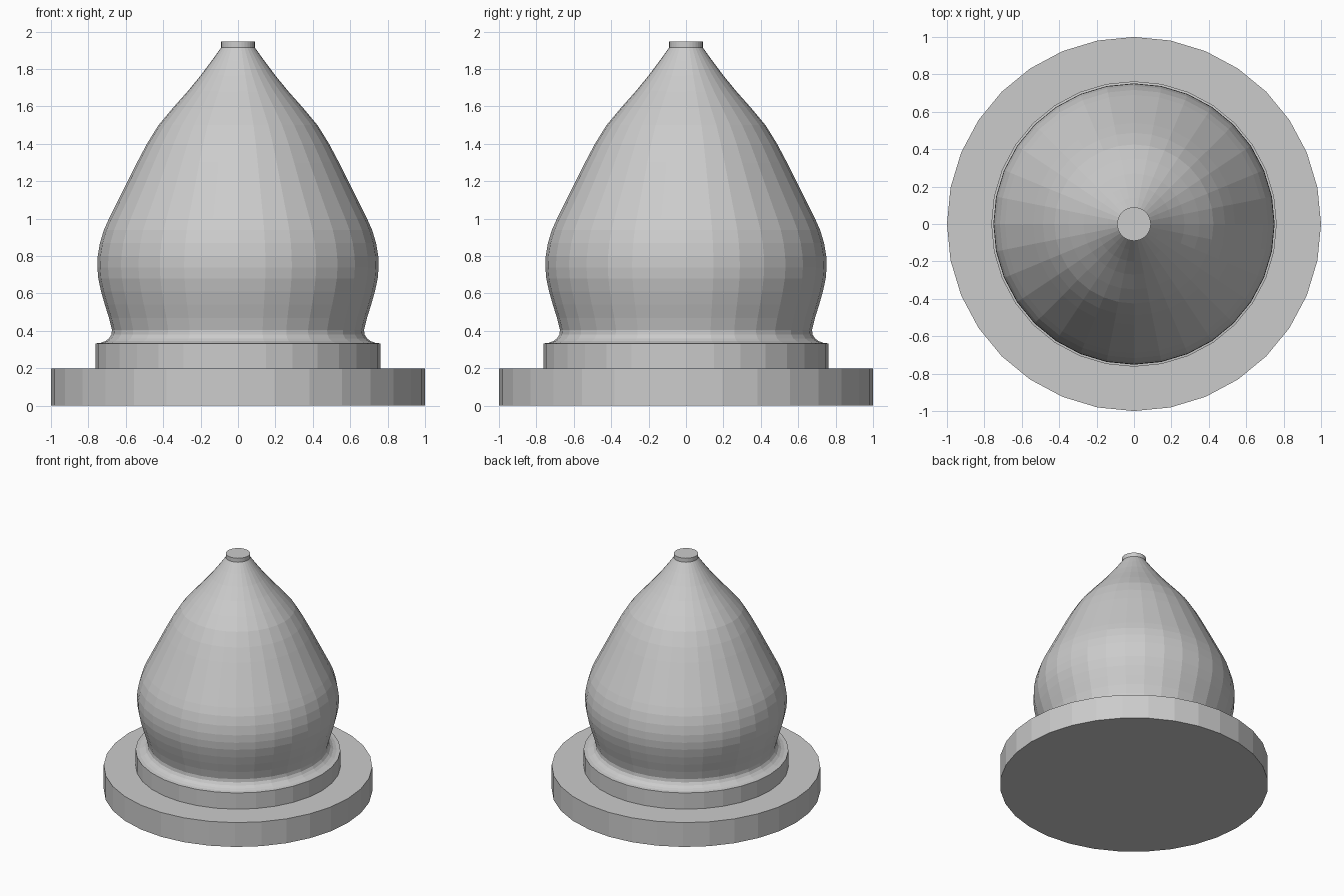
import bpy, bmesh, math

if "Cube" in bpy.data.objects:
    bpy.data.objects.remove(bpy.data.objects["Cube"])

SIDES = 32

stone = bpy.data.materials.new("plain grey")
stone.diffuse_color = (0.6, 0.6, 0.6, 1)
stone.use_nodes = True
stone.node_tree.nodes["Principled BSDF"].inputs["Base Color"].default_value = stone.diffuse_color


def lathe(name, profile):
    """Revolve (radius, height) points around z and cap both ends."""
    bm = bmesh.new()
    rings = []
    for r, z in profile:
        rings.append([bm.verts.new((r * math.cos(2 * math.pi * i / SIDES),
                                    r * math.sin(2 * math.pi * i / SIDES), z))
                      for i in range(SIDES)])
    for a, b in zip(rings, rings[1:]):
        for i in range(SIDES):
            j = (i + 1) % SIDES
            bm.faces.new((a[i], a[j], b[j], b[i]))
    bm.faces.new(rings[0][::-1])
    bm.faces.new(rings[-1])
    me = bpy.data.meshes.new(name)
    bm.to_mesh(me)
    bm.free()
    me.materials.append(stone)
    ob = bpy.data.objects.new(name, me)
    bpy.context.collection.objects.link(ob)
    return ob


# One continuous turned finial: plinth, step, cove, bulb and flat tip
lathe("turned_finial", [
    (1.0, 0), (1.0, 0.2), (0.763, 0.2), (0.763, 0.333),                # plinth, step
    (0.735, 0.336), (0.71, 0.345), (0.69, 0.36), (0.677, 0.38), (0.674, 0.405),  # cove
    (0.69, 0.47), (0.712, 0.54), (0.732, 0.61), (0.747, 0.68),         # lower bulb
    (0.752, 0.74), (0.75, 0.80), (0.738, 0.87), (0.717, 0.94),         # widest part
    (0.69, 1.0), (0.64, 1.1), (0.59, 1.2), (0.54, 1.3), (0.487, 1.4),  # shoulder
    (0.425, 1.5), (0.35, 1.59), (0.27, 1.68), (0.2, 1.765), (0.14, 1.845),  # taper
    (0.09, 1.915), (0.09, 1.948)])                                     # tip
